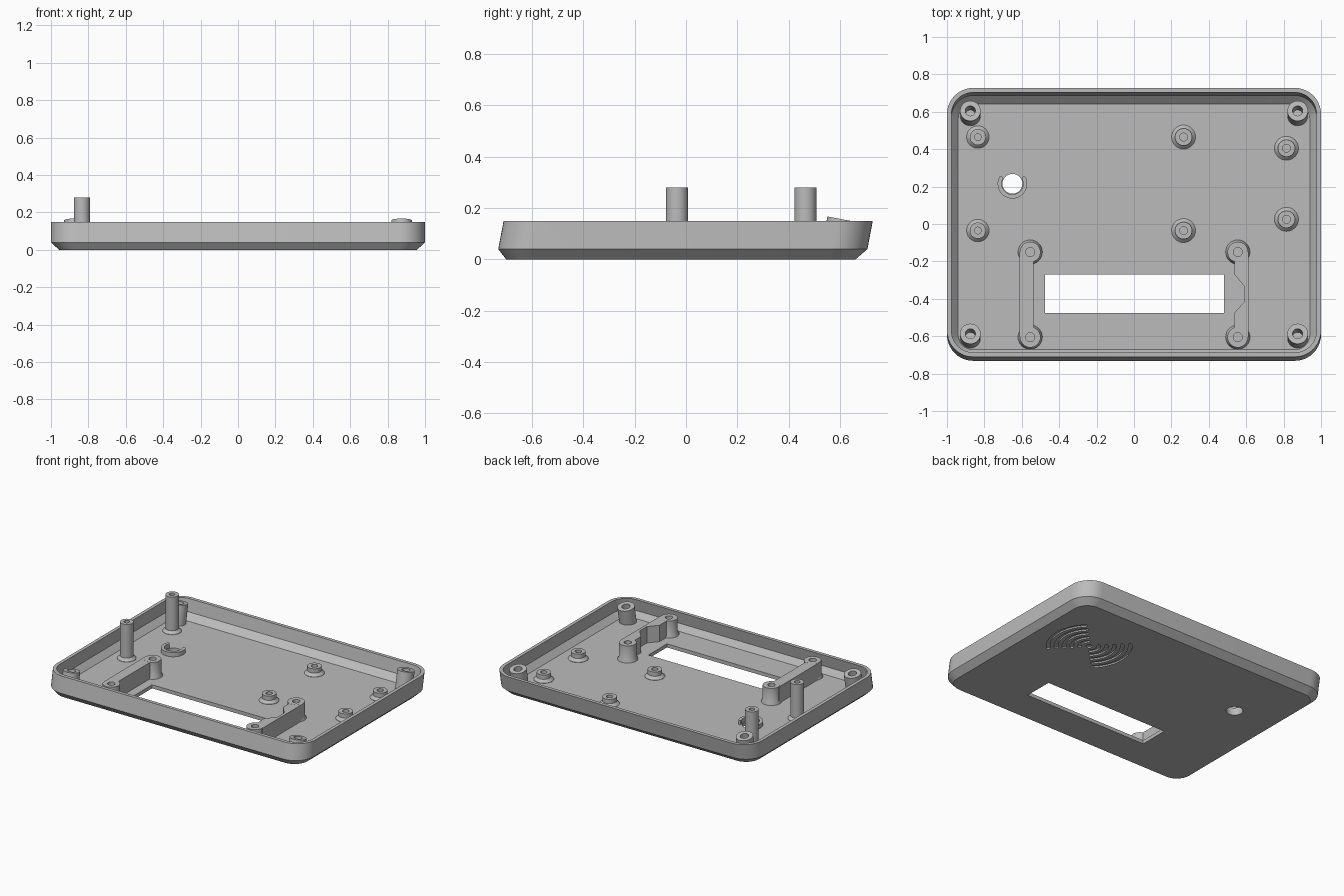
import bpy, bmesh
from math import sin, cos, pi, radians, atan
from mathutils import Vector, Matrix

if "Cube" in bpy.data.objects:
    bpy.data.objects.remove(bpy.data.objects["Cube"])

LEAN = 0.19      # the walls lean backwards by this much per unit of height
FLOOR = 0.025

grey = bpy.data.materials.new("light grey plastic")
grey.use_nodes = True
grey.diffuse_color = (0.5, 0.5, 0.5, 1)
grey.node_tree.nodes["Principled BSDF"].inputs["Base Color"].default_value = (0.5, 0.5, 0.5, 1)


def loft(bm, rings):
    """Join equal-length rings into a closed solid."""
    loops = [[bm.verts.new(p) for p in ring] for ring in rings]
    for a, b in zip(loops, loops[1:]):
        for i in range(len(a)):
            j = (i + 1) % len(a)
            bm.faces.new((a[i], a[j], b[j], b[i]))
    bm.faces.new(loops[0])
    bm.faces.new(loops[-1])


def finish(name, bm):
    bmesh.ops.recalc_face_normals(bm, faces=bm.faces)
    mesh = bpy.data.meshes.new(name)
    bm.to_mesh(mesh)
    bm.free()
    mesh.materials.append(grey)
    ob = bpy.data.objects.new(name, mesh)
    bpy.context.collection.objects.link(ob)
    return ob


def smooth(ob):
    bpy.ops.object.select_all(action='DESELECT')
    ob.select_set(True)
    bpy.context.view_layer.objects.active = ob
    bpy.ops.object.shade_smooth_by_angle(angle=radians(30))


def prism(bm, outline, z0, z1):
    loft(bm, [[(x, y, z) for x, y in outline] for z in (z0, z1)])


def circle(r, n=32):
    return [(r * cos(2 * pi * i / n), r * sin(2 * pi * i / n)) for i in range(n)]


def arc_outline(cx, cy, r, width, start, end, n=24):
    """Curved slot with rounded ends."""
    a, b, h = radians(start), radians(end), width / 2
    angles = [a + (b - a) * i / n for i in range(n + 1)]
    pts = [((r + h) * cos(t), (r + h) * sin(t)) for t in angles]
    for k in range(1, 6):
        t = b + pi * k / 6
        pts.append((r * cos(b) + h * cos(t), r * sin(b) + h * sin(t)))
    pts += [((r - h) * cos(t), (r - h) * sin(t)) for t in reversed(angles)]
    for k in range(1, 6):
        t = a + pi + pi * k / 6
        pts.append((r * cos(a) + h * cos(t), r * sin(a) + h * sin(t)))
    return [(cx + x, cy + y) for x, y in pts]


def rounded_ring(hx, hy, r, z):
    """Rounded rectangle at height z, shifted by the lean."""
    shift = -0.02 + LEAN * z
    pts = []
    for q, (sx, sy) in enumerate(((1, 1), (-1, 1), (-1, -1), (1, -1))):
        for k in range(11):
            t = pi / 2 * (q + k / 10)
            pts.append((sx * (hx - r) + r * cos(t), sy * (hy - r) + r * sin(t) + shift, z))
    return pts


def boss(name, top, height, r, hole, flare=0.0, tilt=0.0):
    """Hollow screw post, measured down from the centre of its top."""
    profile = [(hole, 0.02 - height), (hole, 0), (r, 0)]
    if flare:
        profile += [(r, 0.03 - height), (flare, 0.012 - height)]
    profile.append((flare or r, -height))
    place = Matrix.Translation(top) @ Matrix.Rotation(-tilt, 4, 'X')
    bm = bmesh.new()
    loft(bm, [[place @ Vector((x, y, z)) for x, y in circle(rad)] for rad, z in profile])
    smooth(finish(name, bm))


def cut(target, name, bm):
    cutter = finish(name, bm)
    cutter.hide_render = True
    mod = target.modifiers.new(name, 'BOOLEAN')
    mod.operation, mod.solver, mod.object = 'DIFFERENCE', 'EXACT', cutter
    bpy.context.view_layer.objects.active = target
    bpy.ops.object.modifier_apply(modifier=mod.name)
    bpy.data.objects.remove(cutter)


# Tray shell: chamfered underside, leaning walls, open top
bm = bmesh.new()
loft(bm, [rounded_ring(*r) for r in (
    (0.957, 0.68, 0.10, 0), (1, 0.719, 0.14, 0.04), (1, 0.719, 0.14, 0.15),
    (0.976, 0.695, 0.116, 0.15), (0.976, 0.695, 0.116, 0.065), (0.94, 0.657, 0.08, FLOOR))])
shell = finish("tray_shell", bm)

# Display window and round button hole
bm = bmesh.new()
prism(bm, [(-0.475, -0.475), (0.48, -0.475), (0.48, -0.27), (-0.475, -0.27)], -0.1, 0.1)
prism(bm, [(x - 0.65, y + 0.215) for x, y in circle(0.053)], -0.1, 0.1)
cut(shell, "openings", bm)

# Engraved arcs and dot ring on the underside
bm = bmesh.new()
for i in range(5):
    for start in (-45, 135):
        prism(bm, arc_outline(0.58, 0.25, 0.06 + 0.05 * i, 0.024, start, start + 90), -0.01, 0.01)
prism(bm, [(x + 0.58, y + 0.25) for x, y in circle(0.02)], -0.01, 0.01)
cut(shell, "engraving", bm)
smooth(shell)

# Open collar around the button hole
bm = bmesh.new()
prism(bm, arc_outline(-0.65, 0.215, 0.068, 0.022, 155, 385), 0.015, 0.055)
smooth(finish("button_collar", bm))

# Leaning corner screw posts
for side, sx in (("left", 1), ("right", -1)):
    boss("back_corner_post_" + side, (sx * 0.875, 0.605, 0.157), 0.138, 0.055, 0.027, tilt=atan(LEAN))
    boss("front_corner_post_" + side, (sx * 0.875, -0.587, 0.138), 0.118, 0.055, 0.027, tilt=atan(LEAN))

# Tall posts and low standoffs for the boards
for i, y in enumerate((0.465, -0.035)):
    boss(f"tall_post_{i}", (-0.835, y, 0.28), 0.265, 0.043, 0.018, 0.06)
for i, (x, y) in enumerate(((0.265, 0.465), (0.265, -0.035), (0.815, 0.405), (0.815, 0.025))):
    boss(f"standoff_{i}", (x, y, 0.075), 0.06, 0.046, 0.021, 0.064)

# Display brackets: two posts joined by a bar, the left one notched
for side, sx in (("left", 1), ("right", -1)):
    for end, y in (("back", -0.15), ("front", -0.605)):
        boss(f"bracket_post_{side}_{end}", (sx * 0.555, y, 0.14), 0.125, 0.055, 0.024, 0.065)
    outline = [(0.537, -0.19), (0.58, -0.19), (0.59, -0.15), (0.612, -0.15),
               (0.612, -0.605), (0.59, -0.605), (0.58, -0.565), (0.537, -0.565)]
    if sx > 0:
        outline += [(0.537, -0.475), (0.592, -0.413), (0.592, -0.335), (0.537, -0.27)]
    bm = bmesh.new()
    prism(bm, [(sx * x, y) for x, y in outline], 0.015, 0.1395)
    finish("bracket_bar_" + side, bm)
